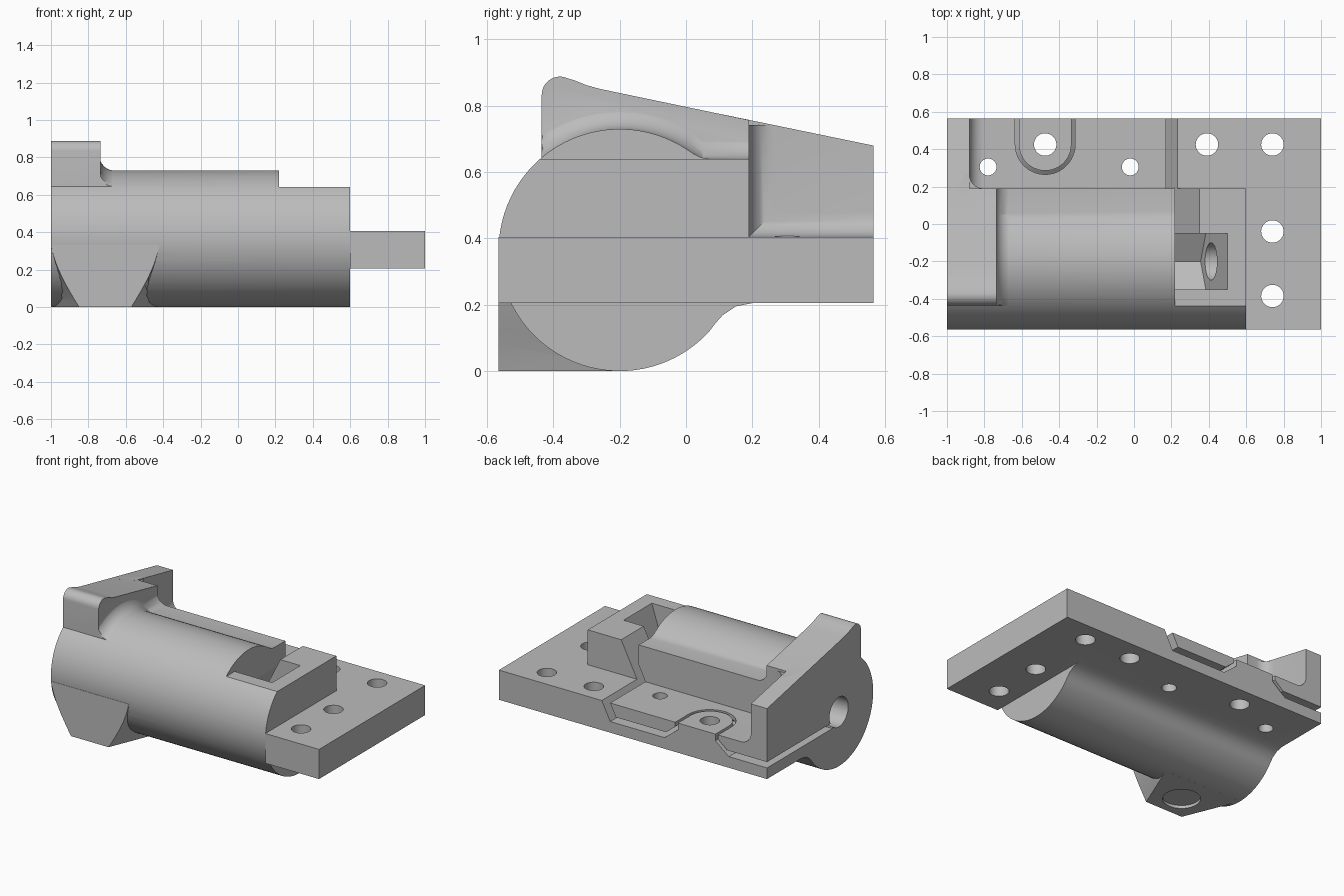
import bpy, bmesh
from math import sin, cos, pi, radians

cube = bpy.data.objects.get("Cube")
if cube:
    bpy.data.objects.remove(cube, do_unlink=True)

grey = bpy.data.materials.new("plain_grey")
grey.use_nodes = True
GREY = (0.5, 0.5, 0.5, 1)
grey.diffuse_color = GREY
grey.node_tree.nodes["Principled BSDF"].inputs["Base Color"].default_value = GREY


def loft(name, rings):
    """Closed solid through rings of equal point count."""
    bm = bmesh.new()
    loops = [[bm.verts.new(p) for p in ring] for ring in rings]
    n = len(loops[0])
    for a, b in zip(loops, loops[1:]):
        for i in range(n):
            j = (i + 1) % n
            bm.faces.new((a[i], a[j], b[j], b[i]))
    bm.faces.new(loops[0])
    bm.faces.new(loops[-1])
    bmesh.ops.recalc_face_normals(bm, faces=bm.faces)
    mesh = bpy.data.meshes.new(name)
    bm.to_mesh(mesh)
    bm.free()
    mesh.materials.append(grey)
    ob = bpy.data.objects.new(name, mesh)
    bpy.context.collection.objects.link(ob)
    return ob


def prism(name, pts, axis, lo, hi):
    """Extrude a flat outline along x, y or z."""
    place = {"x": lambda p, t: (t, p[0], p[1]),
             "y": lambda p, t: (p[0], t, p[1]),
             "z": lambda p, t: (p[0], p[1], t)}[axis]
    return loft(name, [[place(p, t) for p in pts] for t in (lo, hi)])


def box(name, x0, x1, y0, y1, z0, z1):
    return prism(name, [(x0, y0), (x1, y0), (x1, y1), (x0, y1)], "z", z0, z1)


def arc(cx, cy, r, a0, a1, n):
    angles = [radians(a0 + (a1 - a0) * i / n) for i in range(n + 1)]
    return [(cx + r * cos(a), cy + r * sin(a)) for a in angles]


def rod(name, cx, cy, r, axis, lo, hi):
    return prism(name, arc(cx, cy, r, 0, 350, 35), axis, lo, hi)


def tongue(name, steps, back):
    """U-shaped block, open to the back, from (radius, height) steps."""
    cx, cy = -0.475, 0.425
    return loft(name, [[(x, y, z) for x, y in
                        [(cx - r, back)] + arc(cx, cy, r, 180, 360, 24) + [(cx + r, back)]]
                       for r, z in steps])


def combine(tool, operation):
    mod = housing.modifiers.new("combine", "BOOLEAN")
    mod.operation = operation
    mod.solver = "EXACT"
    mod.object = tool
    bpy.context.view_layer.objects.active = housing
    bpy.ops.object.modifier_apply(modifier=mod.name)
    bpy.data.objects.remove(tool, do_unlink=True)


CY, CZ, R = -0.2, 0.365, 0.365      # barrel centre and radius
BACK, WALL = 0.565, 0.19

# Barrel with its flat back shoulder and lower fillet
barrel = ([(0.2, 0.25), (0.2, 0.205), (0.15, 0.195), (0.11, 0.168), (0.088, 0.143)]
          + arc(CY, CZ, R, -42, -304, 64)
          + [(0.025, 0.654), (0.045, 0.644), (0.07, 0.64), (WALL, 0.64), (WALL, 0.25)])
housing = prism("housing", barrel, "x", -1, 0.6)
combine(box("end_step", 0.22, 0.7, -0.7, 0.4, 0.64, 0.9), "DIFFERENCE")

# Base plate: behind the barrel, and full depth at the free end
plate = [(-1, CY), (0.6, CY), (0.6, -BACK), (1, -BACK), (1, BACK), (-1, BACK)]
combine(prism("base_plate", plate, "z", 0.205, 0.405), "UNION")

# End flange: thick over the barrel, thin over the plate
crest = ([(-0.435, 0.5)] + arc(-0.38, 0.833, 0.055, 180, 80, 10)
         + [(-0.335, 0.876), (-0.3, 0.862), (-0.26, 0.851)])
combine(prism("thick_flange", crest + [(WALL, 0.757), (WALL, 0.38)], "x", -1, -0.735), "UNION")
thin = [(0.1, 0.776), (BACK, 0.68), (BACK, 0.35), (0.1, 0.35)]
combine(prism("thin_flange", thin, "x", -1, -0.88), "UNION")

# Cove between flange and barrel
rings = []
for i in range(9):
    t = pi / 2 * i / 8
    off = 0.08 * (1 - sin(t)) - 0.001
    top = arc(CY, CZ, R + off, 130, 58, 24) + [(0.05, 0.64 + off), (WALL, 0.64 + off)]
    ring = [(-0.435, 0.5)] + [(max(y, -0.435), z) for y, z in top] + [(WALL, 0.5)]
    rings.append([(-0.74 + 0.08 * (1 - cos(t)), y, z) for y, z in ring])
combine(loft("flange_cove", rings), "UNION")

# Coves in the corner behind the thick flange
cove = 0.075
side = [(-0.9, 0.17)] + [(-0.9, WALL + cove)] + arc(-0.88 + cove, WALL + cove, cove, 180, 270, 8) \
    + [(-0.88 + cove, 0.17)]
combine(prism("upright_cove", side, "z", 0.38, 0.742), "UNION")
floor = [(-0.9, 0.38), (-0.9, 0.405 + cove)] + arc(-0.88 + cove, 0.405 + cove, cove, 180, 270, 8) \
    + [(-0.88 + cove, 0.38)]
combine(prism("floor_cove", floor, "y", 0.17, BACK), "UNION")

# Foot under the flange end, narrowing towards its lower front edge
rings = []
for i in range(9):
    z = 0.33 * i / 8
    w = 0.14 + 0.15 * (0.4 * i / 8 + 0.6 * sin(pi / 2 * i / 8))
    rings.append([(-0.71 + dx, y, z) for dx, y in
                  [(-w, -BACK), (w, -BACK), (0.29, CY), (-0.29, CY)]])
combine(loft("foot", rings), "UNION")
combine(rod("foot_recess", -0.71, -0.4, 0.115, "z", -0.1, 0.02), "DIFFERENCE")

# Clamp slit running back from the bore and rising at a slant
slit = [(0.22, 0.7), (0.38, 0.7), (0.17, 0.28), (-1.1, 0.28),
        (-1.1, 0.32), (0.128, 0.32), (0.22, 0.505)]
combine(prism("clamp_slit", slit, "y", -0.13, 0.7), "DIFFERENCE")

# Flared tongue standing in its own U-shaped gap
combine(tongue("tongue_gap", [(0.27, 0.285), (0.16, 0.375), (0.16, 0.45)], 0.7), "DIFFERENCE")
combine(tongue("tongue", [(0.24, 0.27), (0.24, 0.28), (0.14, 0.36), (0.14, 0.405)], BACK), "UNION")

# Hexagonal nut pocket with a slanted end
pocket = [(-0.35, 0.7), (-0.35, 0.278), (CY, 0.19), (-0.05, 0.278), (-0.05, 0.7)]
combine(loft("nut_pocket", [[(0.22, y, z) for y, z in pocket],
                            [(0.5 - 0.32 * (0.64 - z), y, z) for y, z in pocket]]), "DIFFERENCE")

# Bore along the barrel and screw holes through the plate
combine(rod("bore", CY, CZ, 0.1, "x", -1.1, 0.52), "DIFFERENCE")
for x, y, r in [(-0.475, 0.425, 0.06), (0.39, 0.425, 0.06), (0.74, 0.425, 0.06),
                (0.74, -0.04, 0.06), (0.74, -0.385, 0.06),
                (-0.78, 0.305, 0.045), (-0.02, 0.305, 0.045)]:
    combine(rod("screw_hole", x, y, r, "z", 0.1, 0.6), "DIFFERENCE")

bpy.ops.object.select_all(action="DESELECT")
housing.select_set(True)
bpy.context.view_layer.objects.active = housing
bpy.ops.object.shade_smooth_by_angle(angle=radians(25))
